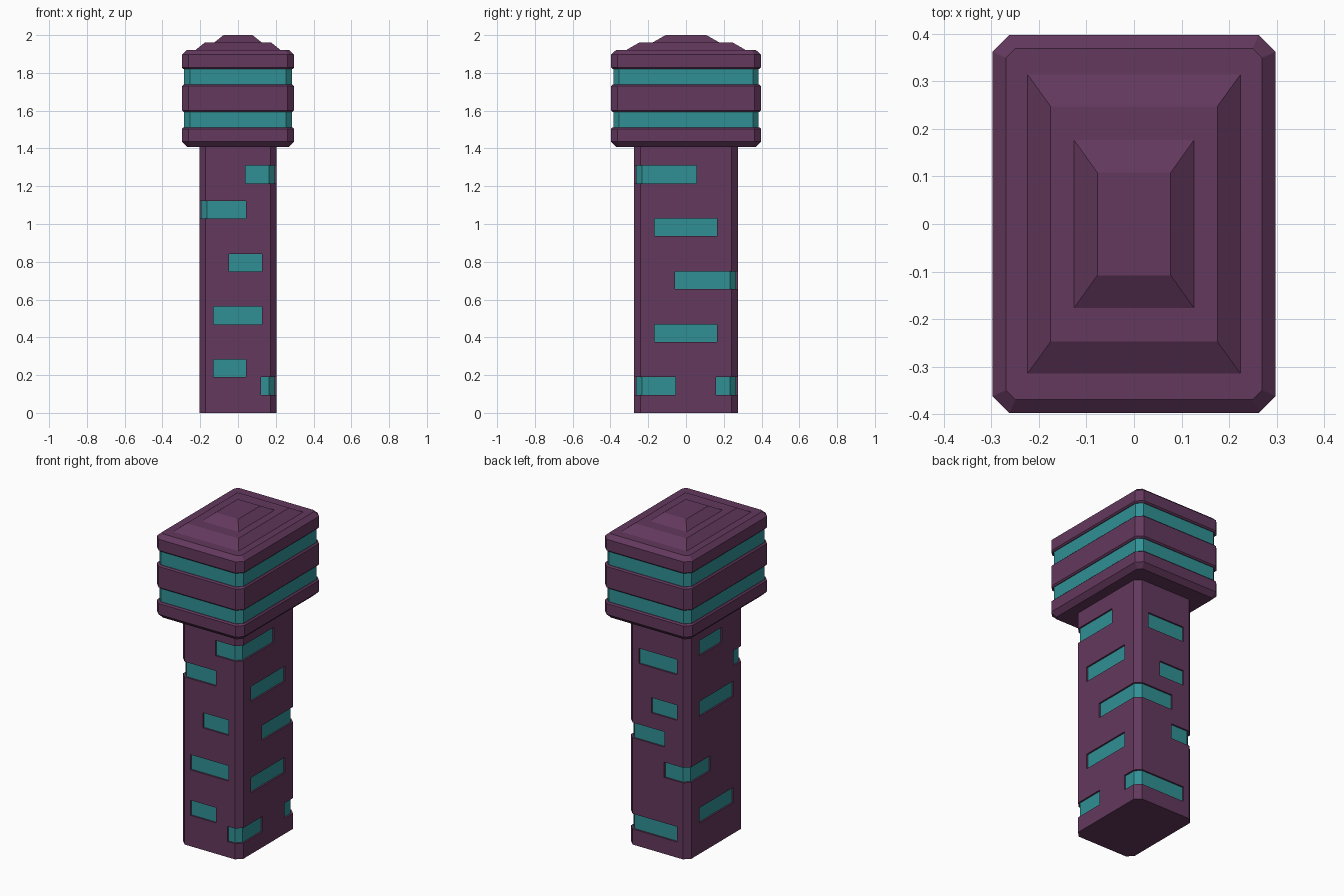
import bpy, bmesh

if "Cube" in bpy.data.objects:
    bpy.data.objects.remove(bpy.data.objects["Cube"])


def material(name, rgb):
    m = bpy.data.materials.new(name)
    m.diffuse_color = (*rgb, 1)
    m.use_nodes = True
    m.node_tree.nodes["Principled BSDF"].inputs["Base Color"].default_value = m.diffuse_color
    return m


PURPLE = material("purple", (0.125, 0.04, 0.11))
TEAL = material("teal", (0.03, 0.28, 0.30))


def outline(hx, hy, c):
    """Rectangle plan, counter-clockwise, with corners cut by c."""
    if c == 0:
        return [(hx, -hy), (hx, hy), (-hx, hy), (-hx, -hy)]
    return [(hx - c, -hy), (hx, -hy + c), (hx, hy - c), (hx - c, hy),
            (-hx + c, hy), (-hx, hy - c), (-hx, -hy + c), (-hx + c, -hy)]


def loft(name, rings, mat):
    """Solid through stacked plans given as (half x, half y, corner cut, z)."""
    bm = bmesh.new()
    loops = [[bm.verts.new((x, y, z)) for x, y in outline(hx, hy, c)]
             for hx, hy, c, z in rings]
    n = len(loops[0])
    for a, b in zip(loops, loops[1:]):
        for i in range(n):
            j = (i + 1) % n
            bm.faces.new((a[i], a[j], b[j], b[i]))
    bm.faces.new(loops[0][::-1])
    bm.faces.new(loops[-1])
    me = bpy.data.meshes.new(name)
    bm.to_mesh(me)
    bm.free()
    me.materials.append(mat)
    ob = bpy.data.objects.new(name, me)
    bpy.context.collection.objects.link(ob)
    return ob


def boxes(name, spans):
    """One helper mesh holding a box per (x0, x1, y0, y1, z0, z1)."""
    bm = bmesh.new()
    for x0, x1, y0, y1, z0, z1 in spans:
        for v in bmesh.ops.create_cube(bm, size=1)["verts"]:
            v.co = ((x0 + x1) / 2 + v.co.x * (x1 - x0),
                    (y0 + y1) / 2 + v.co.y * (y1 - y0),
                    (z0 + z1) / 2 + v.co.z * (z1 - z0))
    me = bpy.data.meshes.new(name)
    bm.to_mesh(me)
    bm.free()
    ob = bpy.data.objects.new(name, me)
    bpy.context.collection.objects.link(ob)
    ob.hide_render = True
    return ob


# Shaft and the glowing core just under its surface
SX, SY, DEEP, OUT = 0.205, 0.274, 0.04, 0.33
shaft = loft("shaft", [(SX, SY, 0.034, 0), (SX, SY, 0.034, 1.43)], PURPLE)
loft("shaft_core", [(SX - 0.01, SY - 0.01, 0.031, 0.05),
                    (SX - 0.01, SY - 0.01, 0.031, 1.36)], TEAL)

# Window slots as (row, start, end); OUT means the slot wraps round the corner
FRONT = [(0, 0.122, OUT), (1, -0.13, 0.042), (4, -0.13, 0.126),
         (7, -0.047, 0.126), (10, -OUT, 0.042), (12, 0.04, OUT)]
BACK = [(0, -0.13, OUT), (4, -OUT, -0.044), (6, -0.047, OUT),
        (8, -0.13, 0.042), (11, -0.13, 0.126)]
RIGHT = [(0, -OUT, -0.055), (0, 0.16, OUT), (3, -0.166, 0.164),
         (6, -0.058, OUT), (9, -0.166, 0.164), (12, -OUT, 0.055)]
LEFT = [(1, -0.166, 0.164), (4, 0.053, OUT), (8, -0.166, 0.164),
        (10, -OUT, -0.166), (12, -0.056, 0.164)]


def row(k):
    return 0.096 + 0.0933 * k, 0.096 + 0.0933 * (k + 1)


y_slots = boxes("front_back_cutter",
                [(a, b, -OUT, DEEP - SY, *row(k)) for k, a, b in FRONT] +
                [(a, b, SY - DEEP, OUT, *row(k)) for k, a, b in BACK])
x_slots = boxes("side_cutter",
                [(SX - DEEP, OUT, a, b, *row(k)) for k, a, b in RIGHT] +
                [(-OUT, DEEP - SX, a, b, *row(k)) for k, a, b in LEFT])
bpy.context.view_layer.objects.active = shaft
for cutter in (y_slots, x_slots):
    mod = shaft.modifiers.new("slots", "BOOLEAN")
    mod.operation = "DIFFERENCE"
    mod.solver = "EXACT"
    mod.object = cutter
    bpy.ops.object.modifier_apply(modifier=mod.name)
    bpy.data.objects.remove(cutter)

# Head: three purple slabs around a teal core
HX, HY, C = 0.297, 0.397, 0.035


def ring(z, inset=0.0, c=C):
    return HX - inset, HY - inset, c, z


loft("head_core", [ring(1.45, 0.012, 0.031), ring(1.88, 0.012, 0.031)], TEAL)
loft("head_base", [ring(1.408, 0.028, 0.02), ring(1.436), ring(1.503),
                   ring(1.511, 0.008)], PURPLE)
loft("head_middle", [ring(1.594, 0.008), ring(1.602), ring(1.73),
                     ring(1.738, 0.008)], PURPLE)
loft("head_top", [ring(1.821, 0.008), ring(1.829), ring(1.897),
                  ring(1.922, 0.028, 0.02)], PURPLE)

# Stepped roof
loft("roof_lower", [(0.225, 0.316, 0, 1.921), (0.175, 0.247, 0, 1.961)], PURPLE)
loft("roof_upper", [(0.127, 0.178, 0, 1.960), (0.077, 0.108, 0, 2.0)], PURPLE)
